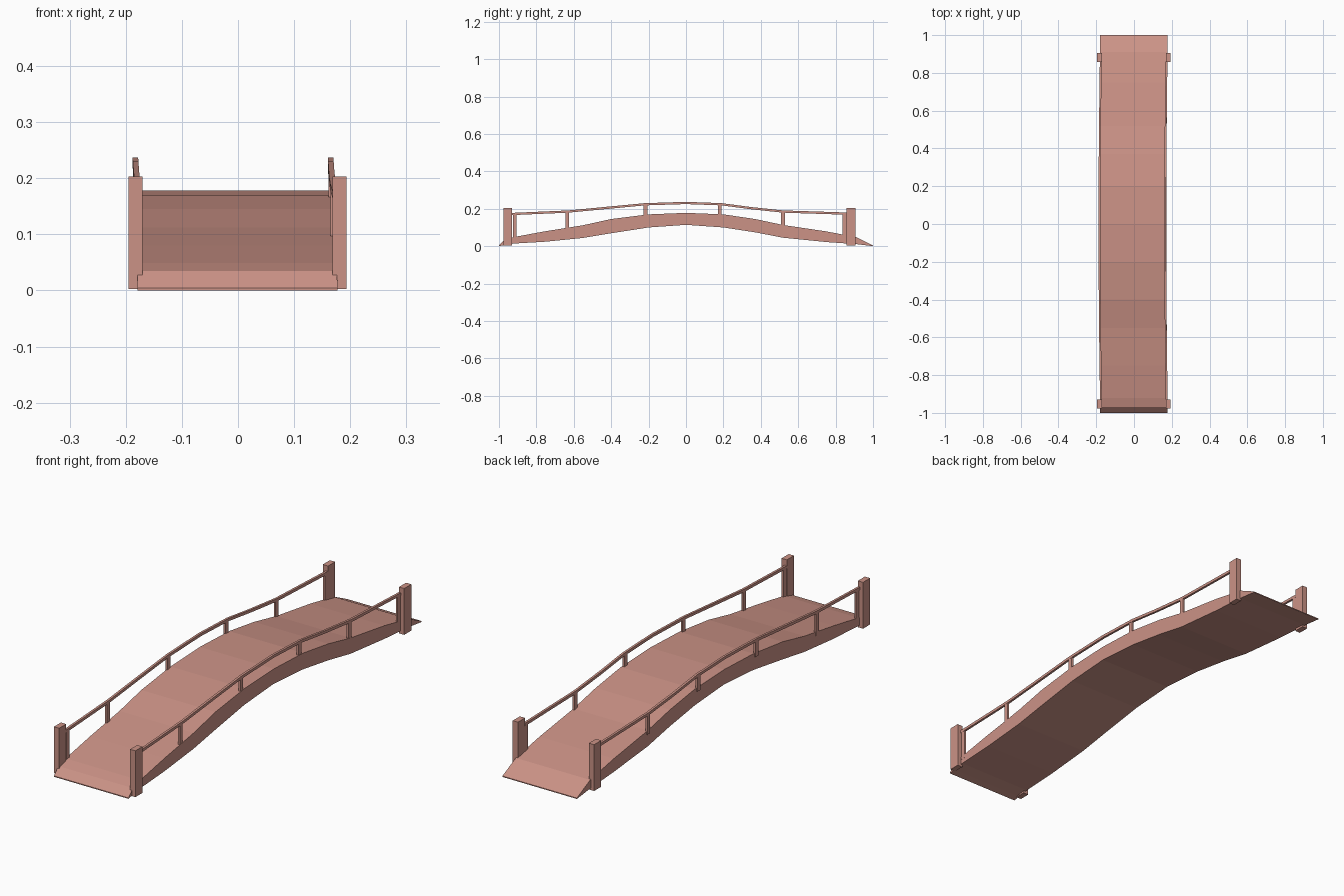
import bpy, bmesh, math

if "Cube" in bpy.data.objects:
    bpy.data.objects.remove(bpy.data.objects["Cube"])

mat = bpy.data.materials.new("terracotta")
mat.diffuse_color = (0.60, 0.29, 0.24, 1)
mat.use_nodes = True
mat.node_tree.nodes["Principled BSDF"].inputs["Base Color"].default_value = mat.diffuse_color

# Side profile stations: y, deck underside z, deck top z
DECK = [(-1.0, 0.0, 0.004), (-0.97, 0.006, 0.035), (-0.92, 0.014, 0.049),
        (-0.75, 0.024, 0.08), (-0.55, 0.044, 0.112), (-0.40, 0.069, 0.145),
        (-0.20, 0.10, 0.17), (0.0, 0.114, 0.178), (0.20, 0.10, 0.17),
        (0.37, 0.074, 0.145), (0.52, 0.045, 0.113), (0.75, 0.022, 0.079),
        (0.91, 0.011, 0.048), (1.0, 0.0, 0.004)]
# Handrail centre line: y, z
RAIL = [(-0.93, 0.172), (-0.63, 0.185), (-0.40, 0.207), (-0.22, 0.224),
        (0.0, 0.231), (0.19, 0.224), (0.35, 0.203), (0.52, 0.185), (0.86, 0.174)]


def sway(y):
    """Slight sideways bow of the bridge toward -x at the middle."""
    return -0.009 * max(0, math.cos(y * math.pi / 2))


def interp(table, y, col):
    for a, b in zip(table, table[1:]):
        if a[0] <= y <= b[0]:
            t = (y - a[0]) / (b[0] - a[0])
            return a[col] + t * (b[col] - a[col])


def loft(name, sections):
    """Join rectangles (x0, x1, y, z0, z1) along y into a closed solid."""
    bm = bmesh.new()
    rings = [[bm.verts.new(p) for p in ((x0, y, z0), (x1, y, z0), (x1, y, z1), (x0, y, z1))]
             for x0, x1, y, z0, z1 in sections]
    for a, b in zip(rings, rings[1:]):
        for i in range(4):
            j = (i + 1) % 4
            bm.faces.new((a[i], a[j], b[j], b[i]))
    bm.faces.new(rings[0])
    bm.faces.new(rings[-1])
    bmesh.ops.recalc_face_normals(bm, faces=bm.faces)
    mesh = bpy.data.meshes.new(name)
    bm.to_mesh(mesh)
    bm.free()
    mesh.materials.append(mat)
    obj = bpy.data.objects.new(name, mesh)
    bpy.context.collection.objects.link(obj)
    return obj


def box(name, x, y, z0, z1, wx, wy):
    return loft(name, [(x - wx / 2, x + wx / 2, yy, z0, z1) for yy in (y - wy / 2, y + wy / 2)])


# Arched deck
loft("deck", [(-0.179 + 0.4 * sway(y), 0.177 + 0.6 * sway(y), y, z0, z1) for y, z0, z1 in DECK])

for side, s in (("left", -1), ("right", 1)):
    base_x = s * 0.174
    # End posts
    for end, y in (("front", -0.953), ("back", 0.882)):
        box(f"{side}_{end}_post", s * 0.182 - 0.001, y, 0.003, 0.203, 0.025, 0.048)
    # Curved handrail
    loft(f"{side}_handrail", [(base_x + sway(y) - 0.005, base_x + sway(y) + 0.005, y, z - 0.006, z + 0.006)
                              for y, z in RAIL])
    # Balusters from deck up to rail
    for n, y in enumerate((-0.915, -0.635, -0.217, 0.18, 0.518, 0.848)):
        box(f"{side}_baluster_{n + 1}", base_x + sway(y), y,
            interp(DECK, y, 2) - 0.015, interp(RAIL, y, 1), 0.009, 0.02)
